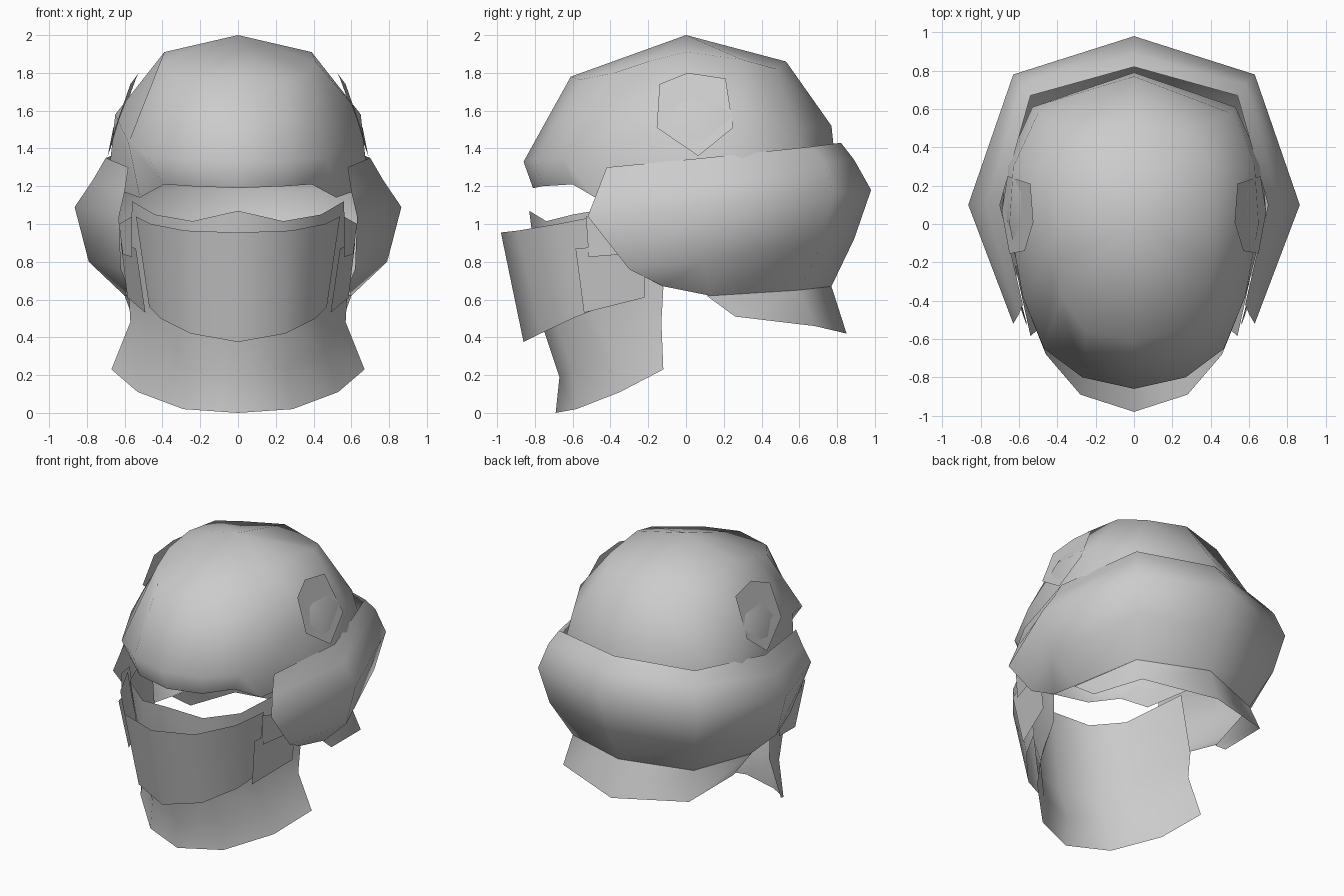
import bpy, bmesh

if "Cube" in bpy.data.objects:
    bpy.data.objects.remove(bpy.data.objects["Cube"])

grey = bpy.data.materials.new("light_grey")
grey.diffuse_color = (0.6, 0.6, 0.6, 1)
grey.use_nodes = True
grey.node_tree.nodes["Principled BSDF"].inputs["Base Color"].default_value = grey.diffuse_color


def finish(name, bm, angle):
    me = bpy.data.meshes.new(name)
    bm.to_mesh(me)
    bm.free()
    ob = bpy.data.objects.new(name, me)
    bpy.context.collection.objects.link(ob)
    me.materials.append(grey)
    bpy.ops.object.select_all(action='DESELECT')
    ob.select_set(True)
    bpy.context.view_layer.objects.active = ob
    bpy.ops.object.shade_smooth_by_angle(angle=angle)
    return ob


def sheet(name, rows, outward=True, apex=None, closed=False, angle=1.1):
    """Symmetric sheet: each row runs from the centre line round the +x side."""
    bm = bmesh.new()
    grid = []
    for row in rows:
        # a closed row ends on the centre line again
        side = row[1:-1] if closed else row[1:]
        left = [(-x, y, z) for x, y, z in reversed(side)]
        pts = row + left if closed else left + row
        grid.append([bm.verts.new(p) for p in pts])
    n = len(grid[0])
    for a, b in zip(grid, grid[1:]):
        for i in range(n if closed else n - 1):
            j = (i + 1) % n
            bm.faces.new((a[i], a[j], b[j], b[i]))
    if apex:
        top = bm.verts.new(apex)
        for i in range(n):
            bm.faces.new((top, grid[0][(i + 1) % n], grid[0][i]))
    bmesh.ops.recalc_face_normals(bm, faces=bm.faces)
    # make the sheet face away from the head's middle axis
    total = sum(f.normal.x * f.calc_center_median().x +
                f.normal.y * f.calc_center_median().y for f in bm.faces)
    if total < 0:
        bmesh.ops.reverse_faces(bm, faces=bm.faces)
    return finish(name, bm, angle)


def side_plates(name, pts):
    """Thin flat plate on each side of the head."""
    for s, label in ((1, "right"), (-1, "left")):
        bm = bmesh.new()
        f = bm.faces.new([bm.verts.new((s * x, y, z)) for x, y, z in pts])
        f.normal_update()
        if f.normal.x * s < 0:
            f.normal_flip()
        finish(f"{name}_{label}", bm, 0.5)


# Dome over the skull, open below, with the brow at its front rim
sheet("dome", [
    [(0, -.61, 1.78), (.25, -.56, 1.765), (.38, -.38, 1.80), (.41, -.2, 1.86), (.39, 0, 1.91),
     (.39, .3, 1.87), (.30, .48, 1.82), (0, .53, 1.86)],
    [(0, -.86, 1.33), (.27, -.80, 1.335), (.47, -.65, 1.35), (.58, -.38, 1.43), (.65, 0, 1.58),
     (.63, .3, 1.57), (.50, .58, 1.50), (0, .77, 1.52)],
    [(0, -.81, 1.19), (.25, -.76, 1.20), (.39, -.60, 1.21), (.52, -.48, 1.14), (.69, .05, 1.2),
     (.67, .3, 1.25), (.53, .61, 1.33), (0, .79, 1.33)],
], apex=(0, 0, 2), closed=True)

# Bulging band wrapped round the back and sides
sheet("rear_band", [
    [(0, .82, 1.43), (.54, .67, 1.41), (.70, .1, 1.35), (.58, -.42, 1.30)],
    [(0, .89, 1.34), (.58, .73, 1.33), (.77, .1, 1.23), (.60, -.47, 1.17)],
    [(0, .98, 1.18), (.63, .78, 1.16), (.865, .1, 1.09), (.63, -.52, 1.04)],
    [(0, .89, .92), (.58, .72, .90), (.79, .1, .80), (.62, -.30, .76)],
    [(0, .77, .67), (.48, .60, .65), (.60, .13, .62), (.58, -.12, .67)],
])

# Flared flap below the band
sheet("nape_flap", [
    [(0, .77, .67), (.48, .60, .65), (.60, .11, .62)],
    [(0, .85, .42), (.50, .68, .46), (.56, .26, .51)],
])

# Curved mask plate over the lower face
sheet("face_mask", [
    [(0, -.98, .955), (.28, -.89, .965), (.46, -.68, 1.0), (.54, -.48, 1.04)],
    [(0, -.86, .375), (.25, -.77, .42), (.41, -.60, .50), (.47, -.45, .56)],
])

# Cloth under the mask, running down to the collar
sheet("neck_cloth", [
    [(0, -.83, 1.07), (.24, -.74, 1.015), (.44, -.60, 1.05), (.56, -.19, 1.12)],
    [(0, -.75, .43), (.25, -.68, .46), (.43, -.50, .54), (.58, -.12, .66)],
    [(0, -.67, .19), (.26, -.60, .23), (.46, -.40, .34), (.57, -.13, .48)],
    [(0, -.69, 0), (.29, -.58, .02), (.53, -.35, .11), (.67, -.12, .23)],
])

# Cheek plates joining the mask to the band
side_plates("cheek_plate", [(.54, -.585, .87), (.49, -.54, .53), (.585, -.22, .61), (.62, -.22, .9)])
side_plates("cheek_tab", [(.56, -.53, 1.04), (.56, -.515, .825), (.61, -.33, .84), (.63, -.33, 1.0)])

# Six-sided plates on the temples
side_plates("temple_plate", [(.65, -.155, 1.51), (.57, -.14, 1.74), (.525, .01, 1.80),
                             (.54, .21, 1.77), (.66, .25, 1.51), (.69, .065, 1.36)])
